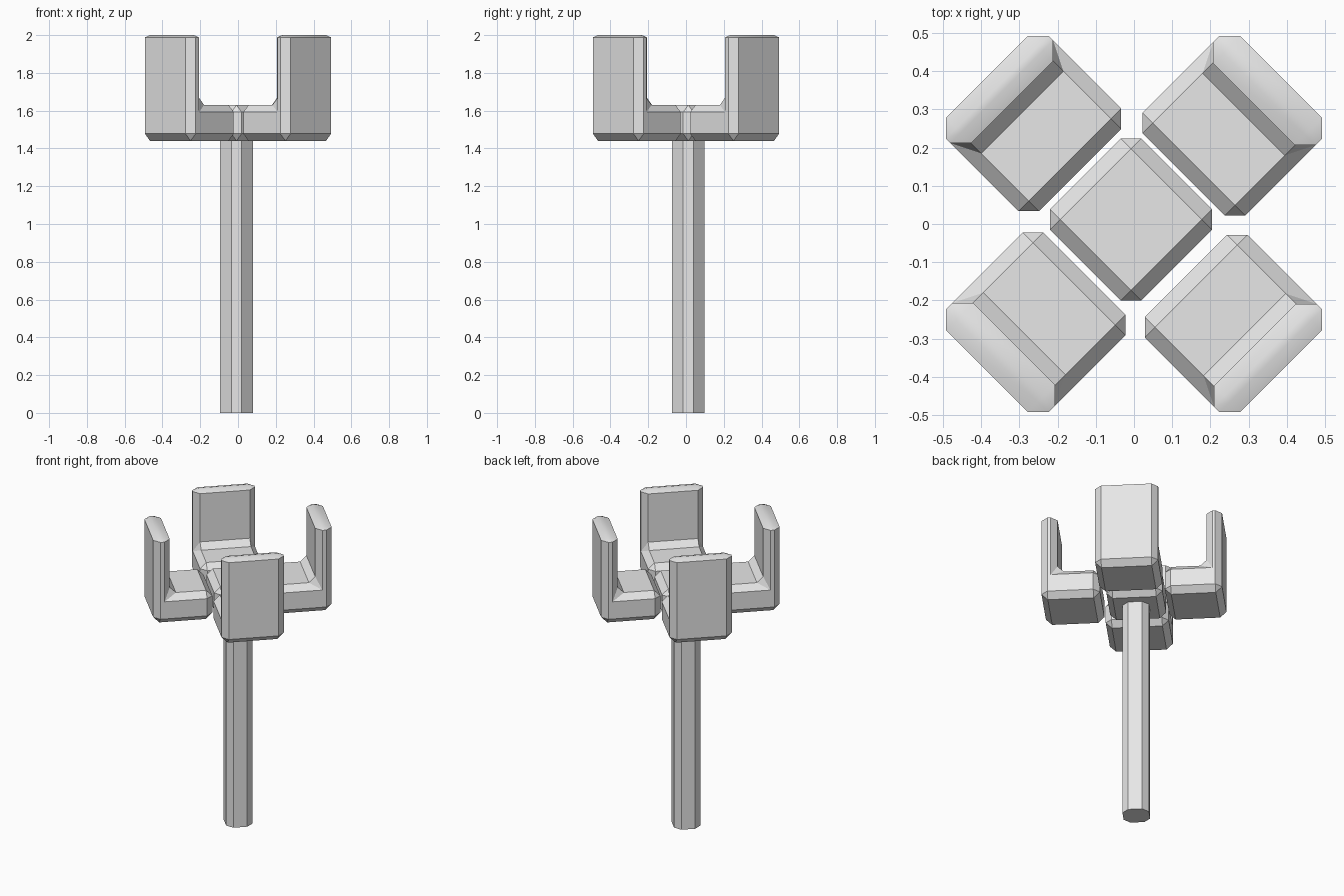
import bpy, bmesh, math
from mathutils import Matrix

if "Cube" in bpy.data.objects:
    bpy.data.objects.remove(bpy.data.objects["Cube"])

grey = bpy.data.materials.new("plain_grey")
grey.use_nodes = True
colour = (0.8, 0.8, 0.8, 1)
grey.diffuse_color = colour
grey.node_tree.nodes["Principled BSDF"].inputs["Base Color"].default_value = colour

CHAMFER = 0.038
BASE, SEAT, TOP = 1.44, 1.63, 2.0
CENTRE = (-0.008, 0.012, 0)


def prism(name, profile, half_width, angle, offset=(0, 0, 0), upright_only=False):
    """Extrude an outward/height profile sideways, chamfer it, then turn it about z."""
    bm = bmesh.new()
    face = bm.faces.new([bm.verts.new((u, -half_width, z)) for u, z in profile])
    grown = bmesh.ops.extrude_face_region(bm, geom=[face])["geom"]
    moved = [g for g in grown if isinstance(g, bmesh.types.BMVert)]
    bmesh.ops.translate(bm, verts=moved, vec=(0, 2 * half_width, 0))
    bmesh.ops.recalc_face_normals(bm, faces=bm.faces)
    edges = [e for e in bm.edges if not upright_only
             or abs(e.verts[0].co.z - e.verts[1].co.z) > 0.1]
    bmesh.ops.bevel(bm, geom=edges, offset=CHAMFER, segments=1,
                    affect='EDGES', profile=0.5, clamp_overlap=True)
    # Flatten the chamfer along the top of the tall walls
    for v in bm.verts:
        v.co.z = min(v.co.z, TOP)
    turn = Matrix.Translation(offset) @ Matrix.Rotation(math.radians(angle), 4, 'Z')
    bm.transform(turn)
    mesh = bpy.data.meshes.new(name)
    bm.to_mesh(mesh)
    bm.free()
    mesh.materials.append(grey)
    obj = bpy.data.objects.new(name, mesh)
    bpy.context.collection.objects.link(obj)
    bpy.ops.object.select_all(action='DESELECT')
    obj.select_set(True)
    bpy.context.view_layer.objects.active = obj
    bpy.ops.object.shade_smooth_by_angle()
    return obj


def box_profile(half, low, high):
    return [(-half, low), (half, low), (half, high), (-half, high)]


# Post and middle block
prism("post", box_profile(0.08, 0, BASE + 0.01), 0.08, 45, CENTRE, upright_only=True)
prism("middle_block", box_profile(0.169, BASE, SEAT), 0.169, 45, CENTRE)

# Four seat-shaped blocks with an upright outer wall: name, angle, inner end, wall face
seats = [("back_left_seat", 45, 0.184, 0.444),
         ("back_right_seat", 135, 0.2, 0.452),
         ("front_right_seat", 225, 0.184, 0.444),
         ("front_left_seat", 315, 0.192, 0.448)]
wall_top = TOP + CHAMFER - 0.012
for name, angle, inner, wall in seats:
    outer = 0.545
    prism(name, [(inner, BASE), (outer, BASE), (outer, wall_top),
                 (wall, wall_top), (wall, SEAT), (inner, SEAT)], 0.19, angle)
